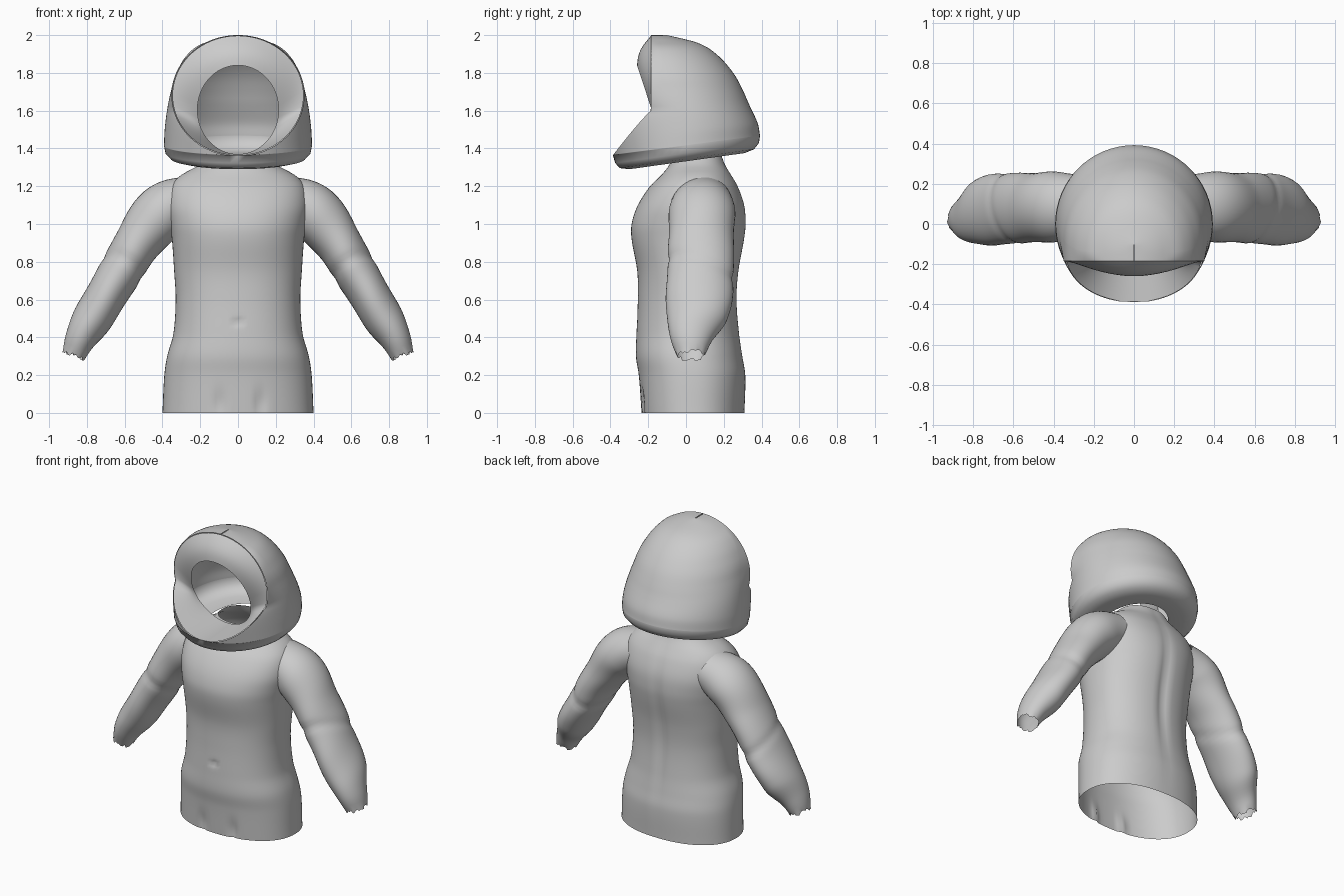
import bpy, bmesh, math, random
from math import sin, cos, pi, sqrt, acos

random.seed(4)
if "Cube" in bpy.data.objects:
    bpy.data.objects.remove(bpy.data.objects["Cube"], do_unlink=True)

grey = bpy.data.materials.new("plain grey")
grey.use_nodes = True
colour = (0.6, 0.6, 0.6, 1)
grey.diffuse_color = colour
grey.node_tree.nodes["Principled BSDF"].inputs["Base Color"].default_value = colour


def curve(table, t):
    """Smooth interpolation of rows (key, value, value, ...)."""
    t = min(max(t, table[0][0]), table[-1][0])
    last = len(table) - 1
    i = max(n for n in range(last) if table[n][0] <= t)
    a, b = table[i], table[i + 1]
    p, q = table[max(i - 1, 0)], table[min(i + 2, last)]
    h = b[0] - a[0]
    s = (t - a[0]) / h
    out = []
    for c in range(1, len(a)):
        m = (b[c] - p[c]) / (b[0] - p[0]) * h
        n = (q[c] - a[c]) / (q[0] - a[0]) * h
        d = b[c] - a[c]
        out.append(a[c] + s * (m + s * (3 * d - 2 * m - n + s * (m + n - 2 * d))))
    return out


def loft(name, rows, closed=True):
    """Skin a list of equally long point rows with smooth quads."""
    bm = bmesh.new()
    grid = [[bm.verts.new(p) for p in row] for row in rows]
    n = len(rows[0])
    for low, high in zip(grid, grid[1:]):
        for i in range(n if closed else n - 1):
            j = (i + 1) % n
            bm.faces.new((low[i], low[j], high[j], high[i]))
    bmesh.ops.remove_doubles(bm, verts=bm.verts, dist=0.0008)
    bmesh.ops.recalc_face_normals(bm, faces=bm.faces)
    for f in bm.faces:
        f.smooth = True
    mesh = bpy.data.meshes.new(name)
    bm.to_mesh(mesh)
    bm.free()
    mesh.materials.append(grey)
    obj = bpy.data.objects.new(name, mesh)
    bpy.context.collection.objects.link(obj)
    return obj


# Face opening: edge depth and half width at a given height
def edge_y(z):
    if z > 1.6:
        return -0.185
    return -0.185 - 0.205 * min(1, (1.6 - z) / 0.24) ** 0.9


def edge_x(z):
    return 0.35 * sqrt(max(0, 1 - ((z - 1.68) / 0.32) ** 2))


# Helmet shell: level, half width, back, middle
SHELL = [(1.415, 0.392, 0.392, 0), (1.5, 0.388, 0.38, 0), (1.6, 0.376, 0.345, -0.02),
         (1.7, 0.356, 0.305, -0.06), (1.8, 0.326, 0.25, -0.1), (1.9, 0.265, 0.16, -0.13),
         (1.96, 0.176, 0.06, -0.14), (2.0, 0.003, -0.1, -0.15)]
# Underside rings: level, half width, back, front
UNDER = [(1.335, 0.2, 0.22, -0.16), (1.332, 0.3, 0.31, -0.3),
         (1.345, 0.355, 0.36, -0.35), (1.375, 0.384, 0.386, -0.375)]


def shell_row(u, w, back, mid, xe, ye):
    tilt = 0.14 * min(1, max(0, (1.65 - u) / 0.25))
    a = acos(min(1, xe / w))
    depth = (mid - ye) / max(sin(a), 0.01)
    side = [(w * cos(a * f / 14), mid - depth * sin(a * f / 14)) for f in range(14, 0, -1)]
    rear = [(w * cos(pi * f / 32), mid + (back - mid) * sin(pi * f / 32)) for f in range(33)]
    flat = side + rear + [(-x, y) for x, y in reversed(side)]
    return [(x, y, u + tilt * y) for x, y in flat]


rows = [shell_row(u, w, b, 0, 0, f) for u, w, b, f in UNDER]
STEPS = 44
for i in range(STEPS + 1):
    u = 1.415 + 0.585 * (1 - cos(pi * i / STEPS)) / 2
    w, back, mid = curve(SHELL, u)
    z = u
    for _ in range(12):
        z = u + 0.14 * min(1, max(0, (1.65 - u) / 0.25)) * edge_y(z)
    xe = edge_x(z) if i else 0
    rows.append(shell_row(u, max(w, xe + 0.003), back, mid, xe, edge_y(z)))
loft("helmet_shell", rows, closed=False)

# Padded ring funnelling into the face hole
rows = []
for k in range(9):
    s = k / 8
    row = []
    for i in range(72):
        t = 2 * pi * i / 72
        zo, zi = 1.68 + 0.317 * cos(t), 1.605 + 0.235 * cos(t)
        yo, yi = edge_y(zo), -0.18 - 0.33 * (zi - 1.6)
        bulge = 0.02 * sin(pi * s) * max(0, cos(t))
        row.append(((0.347 + (0.215 - 0.347) * s) * sin(t),
                    yo + (yi - yo) * s - bulge, zo + (zi - zo) * s))
    rows.append(row)
loft("face_ring", rows)

# Torso: height, half width, front, back
TORSO = [(0, 0.4, -0.235, 0.31), (0.2, 0.39, -0.25, 0.315), (0.3, 0.375, -0.265, 0.3),
         (0.42, 0.342, -0.262, 0.283), (0.6, 0.33, -0.255, 0.27), (0.75, 0.338, -0.258, 0.28),
         (0.92, 0.35, -0.288, 0.31), (1.0, 0.362, -0.288, 0.318), (1.1, 0.375, -0.255, 0.31),
         (1.2, 0.355, -0.19, 0.275), (1.26, 0.3, -0.13, 0.24), (1.31, 0.21, -0.09, 0.21),
         (1.36, 0.16, -0.07, 0.19)]


def bump(v, centre, size):
    return math.exp(-((v - centre) / size) ** 2)


rows = []
for k in range(69):
    z = 0.02 * k
    w, front, back = curve(TORSO, z)
    mid = (front + back) / 2
    row = []
    for i in range(96):
        t = 2 * pi * i / 96
        c, s = cos(t), sin(t)
        x = w * math.copysign(abs(c) ** 0.9, c)
        y = mid + (back - mid) * math.copysign(abs(s) ** 0.9, s)
        if s > 0:  # spine groove
            y -= 0.018 * bump(x, 0, 0.03) * bump(z, 0.75, 0.4)
        else:      # navel and hem folds
            y += 0.02 * bump(x, 0, 0.015) * bump(z, 0.48, 0.015)
            for fold in (-0.1, 0.12):
                y += 0.018 * bump(x, fold, 0.02) * bump(z, 0.05, 0.07)
        row.append((x, y, z))
    rows.append(row)
loft("torso", rows)

# Sleeves: position, x, z, half thickness, y, half depth
SLEEVE = [(0, 0.25, 1.13, 0.13, 0.09, 0.15), (1, 0.4, 1.06, 0.15, 0.085, 0.175),
          (2, 0.53, 0.9, 0.125, 0.08, 0.172), (3, 0.65, 0.7, 0.112, 0.075, 0.178),
          (4, 0.77, 0.5, 0.105, 0.06, 0.162), (4.6, 0.835, 0.39, 0.083, 0.03, 0.11),
          (5, 0.87, 0.305, 0.062, 0.025, 0.075)]
ragged = [random.uniform(-0.012, 0.012) for _ in range(40)]
for side, name in ((1, "left_sleeve"), (-1, "right_sleeve")):
    rows = []
    for k in range(51):
        p = k / 10
        x, z, thick, y, depth = curve(SLEEVE, p)
        xa, za = curve(SLEEVE, p - 0.05)[:2]
        xb, zb = curve(SLEEVE, p + 0.05)[:2]
        size = sqrt((xb - xa) ** 2 + (zb - za) ** 2)
        dx, dz = (xb - xa) / size, (zb - za) / size
        row = []
        for i in range(40):
            t = 2 * pi * i / 40
            crease = 1 - 0.05 * bump(p, 2.7 + 0.25 * sin(t), 0.12) \
                + 0.015 * sin(5 * p + 2 * t) * min(1, p / 2)
            r = thick * cos(t) * crease
            end = ragged[i] * (k == 50)
            row.append((side * (x - dz * r + dx * end), y + depth * sin(t) * crease,
                        z + dx * r + dz * end))
        rows.append(row)
    loft(name, rows)
